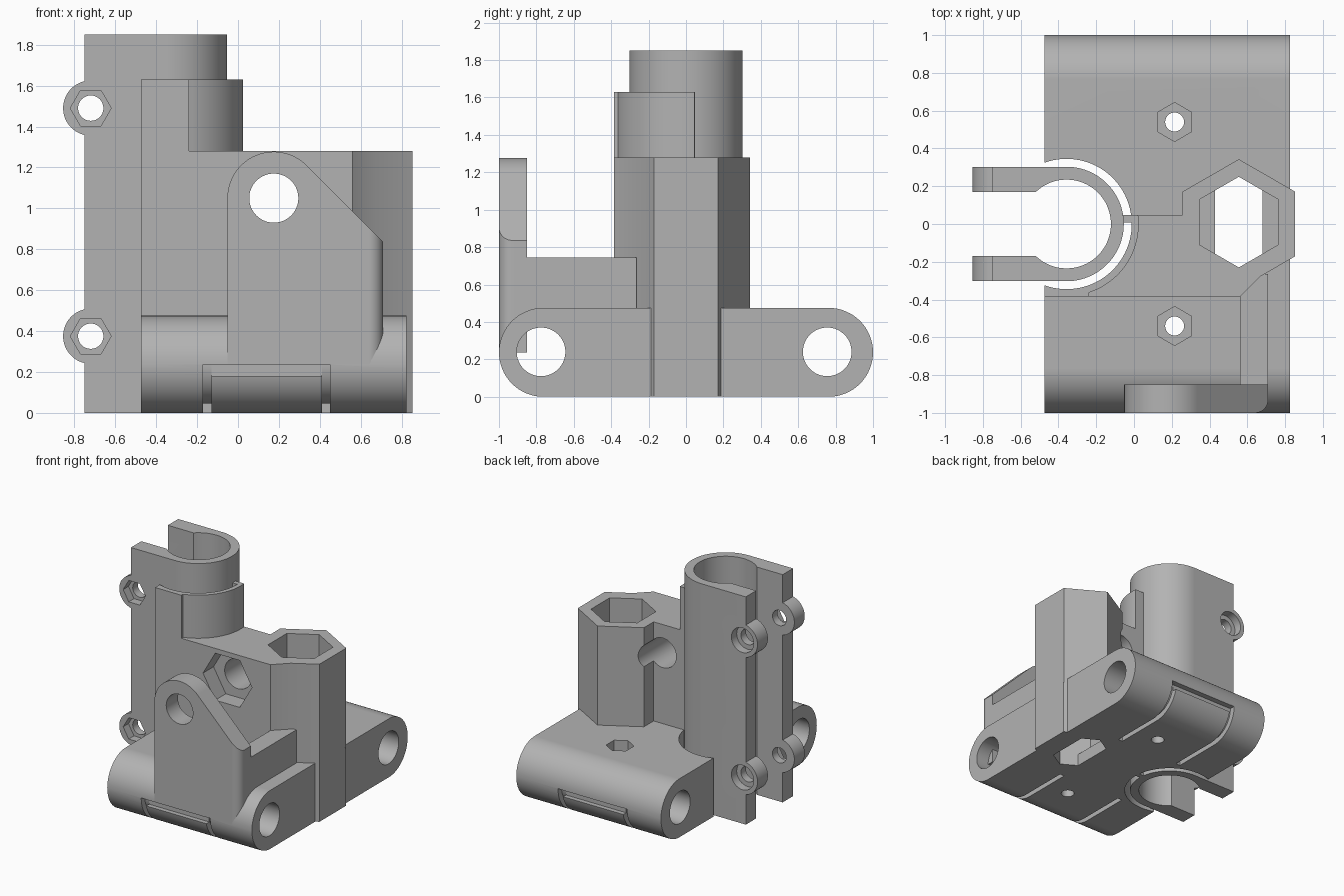
import bpy, bmesh
from math import sin, cos, radians

cube = bpy.data.objects.get("Cube")
if cube:
    bpy.data.objects.remove(cube, do_unlink=True)

grey = bpy.data.materials.new("plain grey")
grey.use_nodes = True
COLOUR = (0.45, 0.45, 0.45, 1)
grey.diffuse_color = COLOUR
grey.node_tree.nodes["Principled BSDF"].inputs["Base Color"].default_value = COLOUR


def arc(cx, cy, r, a0, a1, n=32):
    """Points on an arc, angles in degrees."""
    angles = [radians(a0 + (a1 - a0) * i / n) for i in range(n + 1)]
    return [(cx + r * cos(a), cy + r * sin(a)) for a in angles]


def circle(cx, cy, r, n=64, turn=0):
    return arc(cx, cy, r, turn, turn + 360, n)[:-1]


def prism(name, pts, axis, lo, hi):
    """Extrude a closed outline along an axis."""
    place = {"x": lambda p, t: (t, p[0], p[1]),
             "y": lambda p, t: (p[0], t, p[1]),
             "z": lambda p, t: (p[0], p[1], t)}[axis]
    bm = bmesh.new()
    a = [bm.verts.new(place(p, lo)) for p in pts]
    b = [bm.verts.new(place(p, hi)) for p in pts]
    bm.faces.new(a)
    bm.faces.new(b[::-1])
    for i in range(len(pts)):
        j = (i + 1) % len(pts)
        bm.faces.new((a[i], b[i], b[j], a[j]))
    bmesh.ops.recalc_face_normals(bm, faces=bm.faces)
    mesh = bpy.data.meshes.new(name)
    bm.to_mesh(mesh)
    bm.free()
    mesh.materials.append(grey)
    obj = bpy.data.objects.new(name, mesh)
    bpy.context.collection.objects.link(obj)
    return obj


def box(name, x0, x1, y0, y1, z0, z1):
    return prism(name, [(x0, y0), (x1, y0), (x1, y1), (x0, y1)], "z", z0, z1)


def combine(obj, tool, operation="DIFFERENCE"):
    """Apply a boolean and discard the tool."""
    mod = obj.modifiers.new("cut", "BOOLEAN")
    mod.operation, mod.object, mod.solver = operation, tool, "EXACT"
    bpy.context.view_layer.objects.active = obj
    bpy.ops.object.modifier_apply(modifier=mod.name)
    bpy.data.objects.remove(tool, do_unlink=True)


TUBE_X, TOWER_X, PIVOT_X, PIVOT_Z = -0.357, 0.555, 0.175, 1.05
R, END = 0.2375, 0.7625


def clear_tube(obj):
    combine(obj, prism("gap", circle(TUBE_X, 0, 0.345, 96), "z", -1, 3))


def clear_tower(obj):
    """Hexagonal shaft with a narrower opening at the bottom."""
    combine(obj, prism("shaft", circle(TOWER_X, 0.01, 0.24, 6, 30), "z", 0.1, 3))
    slot = prism("slot", circle(TOWER_X, 0.01, 0.24, 6, 30), "z", -1, 0.2)
    combine(slot, box("sides", 0.43, 0.68, -1, 1, -2, 1), "INTERSECT")
    combine(obj, slot)


# Rounded base holding two cross rods
base = prism("base", arc(END, R, R, -90, 90) + arc(-END, R, R, 90, 270), "x", -0.475, 0.825)
combine(base, prism("foot", circle(TOWER_X, 0, 0.343, 6, 30), "z", 0, 0.475), "UNION")
for y in (-0.775, 0.755):
    combine(base, prism("rod_hole", circle(y, 0.24, 0.13), "x", -1, 1))
clear_tube(base)
clear_tower(base)
for s in (-1, 1):
    # Screw hole with nut pocket
    combine(base, prism("screw", circle(0.215, s * 0.54, 0.05, 32), "z", -1, 1))
    combine(base, prism("nut", circle(0.215, s * 0.54, 0.103, 6, 30), "z", 0.36, 1))
    # Strap grooves wrapping underneath each end
    outer = arc(END, R, 0.3, 0, -90) + [(0.35, -0.0625)]
    inner = [(0.35, 0.045)] + arc(END, R, 0.1925, -90, 0)
    groove = [(s * y, z) for y, z in outer + inner]
    for x in (-0.17, 0.41):
        combine(base, prism("groove", groove, "x", x, x + 0.04))
    y0, y1 = sorted((s * 0.955, s * 1.2))
    combine(base, box("groove_top", -0.17, 0.45, y0, y1, 0.18, 0.236))

# Upright wall merging into the hexagonal tower
wall = prism("wall_and_tower", [
    (-0.475, -0.385), (0.56, -0.385), (0.67, -0.277), (0.852, -0.172), (0.852, 0.172),
    (TOWER_X, 0.343), (0.258, 0.172), (0.258, 0.047), (-0.475, 0.047)], "z", 0.44, 1.28)
clear_tube(wall)
clear_tower(wall)
combine(wall, prism("pivot_hole", circle(PIVOT_X, PIVOT_Z, 0.12), "y", -1, 0.5))
combine(wall, prism("pivot_nut", circle(PIVOT_X, PIVOT_Z, 0.22, 6), "y", -1, -0.25))

# Curved collar above the wall
collar = prism("collar", [(-0.475, -0.385), (-0.24, -0.385)]
               + arc(TUBE_X, 0, 0.382, -72, 7) + [(-0.475, 0.047)], "z", 1.25, 1.63)
clear_tube(collar)

# Thin web joining the tube to the wall
box("web", -0.075, 0.0, 0.008, 0.047, 0, 1.63)

# Open clamp tube with two arms
tube = prism("clamp_tube", [(-0.75, -0.303)] + arc(TUBE_X, 0, 0.303, -90, 90, 48)
             + [(-0.75, 0.303), (-0.75, 0.17)] + arc(TUBE_X, 0, 0.235, 133.7, -133.7, 64)
             + [(-0.75, -0.17)], "z", 0, 1.85)
for z in (0.375, 1.49):
    for y0, y1 in ((-0.303, -0.17), (0.17, 0.303)):
        combine(tube, prism("ear", circle(-0.72, z, 0.135), "y", y0, y1), "UNION")
    combine(tube, prism("bolt", circle(-0.72, z, 0.062, 32), "y", -1, 1))
    combine(tube, prism("nut", circle(-0.72, z, 0.1, 6), "y", -1, -0.235))
    combine(tube, prism("bolt_head", circle(-0.72, z, 0.1, 32), "y", 0.235, 1))

# Front pivot plate with a rounded outer corner
plate = prism("pivot_plate", [(-0.052, R)] + arc(PIVOT_X, PIVOT_Z, 0.227, 180, 45)
              + [(0.71, 0.836), (0.71, R)], "y", -1, -0.85)
combine(plate, prism("corner", [(-1, -1)] + arc(0.64, -0.93, 0.07, -90, 0, 16)
                     + [(0.71, 0), (-1, 0)], "z", -1, 3), "INTERSECT")
combine(plate, prism("hole", circle(PIVOT_X, PIVOT_Z, 0.12), "y", -2, 0))

# Brace from plate to wall
box("brace", 0.56, 0.71, -0.87, -0.265, 0.44, 0.745)

# Smooth curves, crisp edges
for obj in [o for o in bpy.context.collection.objects if o.type == "MESH"]:
    bpy.ops.object.select_all(action="DESELECT")
    obj.select_set(True)
    bpy.context.view_layer.objects.active = obj
    bpy.ops.object.shade_smooth_by_angle(angle=radians(30))
    obj.modifiers.new("even_shading", "WEIGHTED_NORMAL").keep_sharp = True
